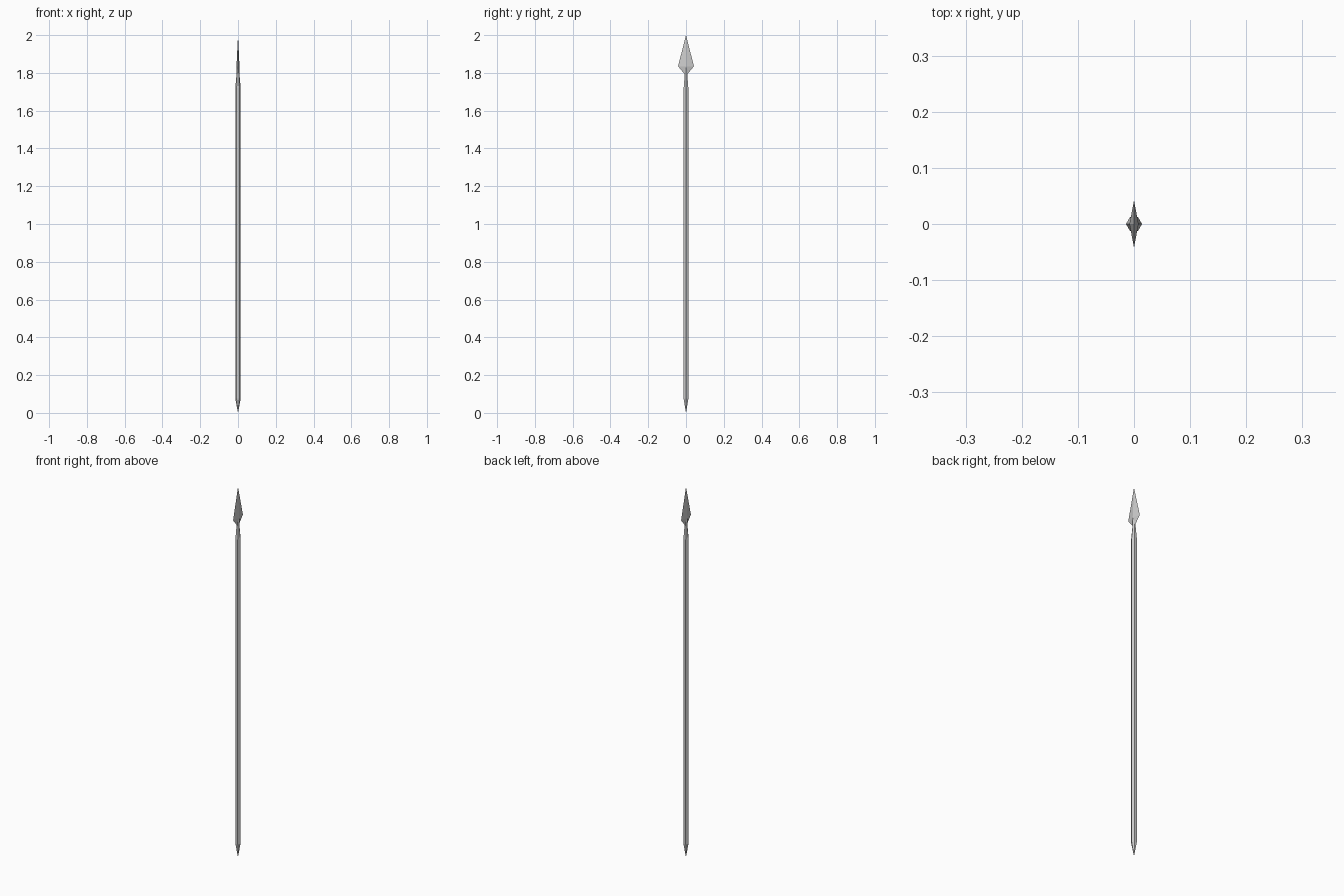
import bpy, bmesh
from math import cos, sin, pi

if "Cube" in bpy.data.objects:
    bpy.data.objects.remove(bpy.data.objects["Cube"])

def loft(name, sections, sides):
    """Stack of rings (z, half_x, half_y); a zero-size ring becomes a point."""
    bm = bmesh.new()
    rings = []
    for z, rx, ry in sections:
        if rx == 0:
            rings.append([bm.verts.new((0, 0, z))])
        else:
            rings.append([bm.verts.new((rx * cos(2 * pi * i / sides),
                                        ry * sin(2 * pi * i / sides), z))
                          for i in range(sides)])
    for a, b in zip(rings, rings[1:]):
        for i in range(sides):
            j = (i + 1) % sides
            quad = [a[i % len(a)], a[j % len(a)], b[j % len(b)], b[i % len(b)]]
            bm.faces.new(list(dict.fromkeys(quad)))
    for ring in (rings[0], rings[-1]):
        if len(ring) > 1:
            bm.faces.new(ring)
    bmesh.ops.recalc_face_normals(bm, faces=bm.faces)
    mesh = bpy.data.meshes.new(name)
    bm.to_mesh(mesh)
    bm.free()
    obj = bpy.data.objects.new(name, mesh)
    bpy.context.collection.objects.link(obj)
    return obj

# Wooden shaft
R = 0.0143
loft("shaft", [(0.075, R, R), (1.72, R, R)], 6)

# Tapered butt spike
loft("butt_spike", [(0, 0, 0), (0.075, R, R)], 6)

# Socket narrowing into the blade
loft("socket", [(1.72, R, R), (1.79, 0.008, 0.008), (1.84, 0.0075, 0.0075)], 6)

# Diamond-section blade
loft("blade", [(1.785, 0, 0), (1.835, 0.008, 0.042), (2.0, 0, 0)], 4)
